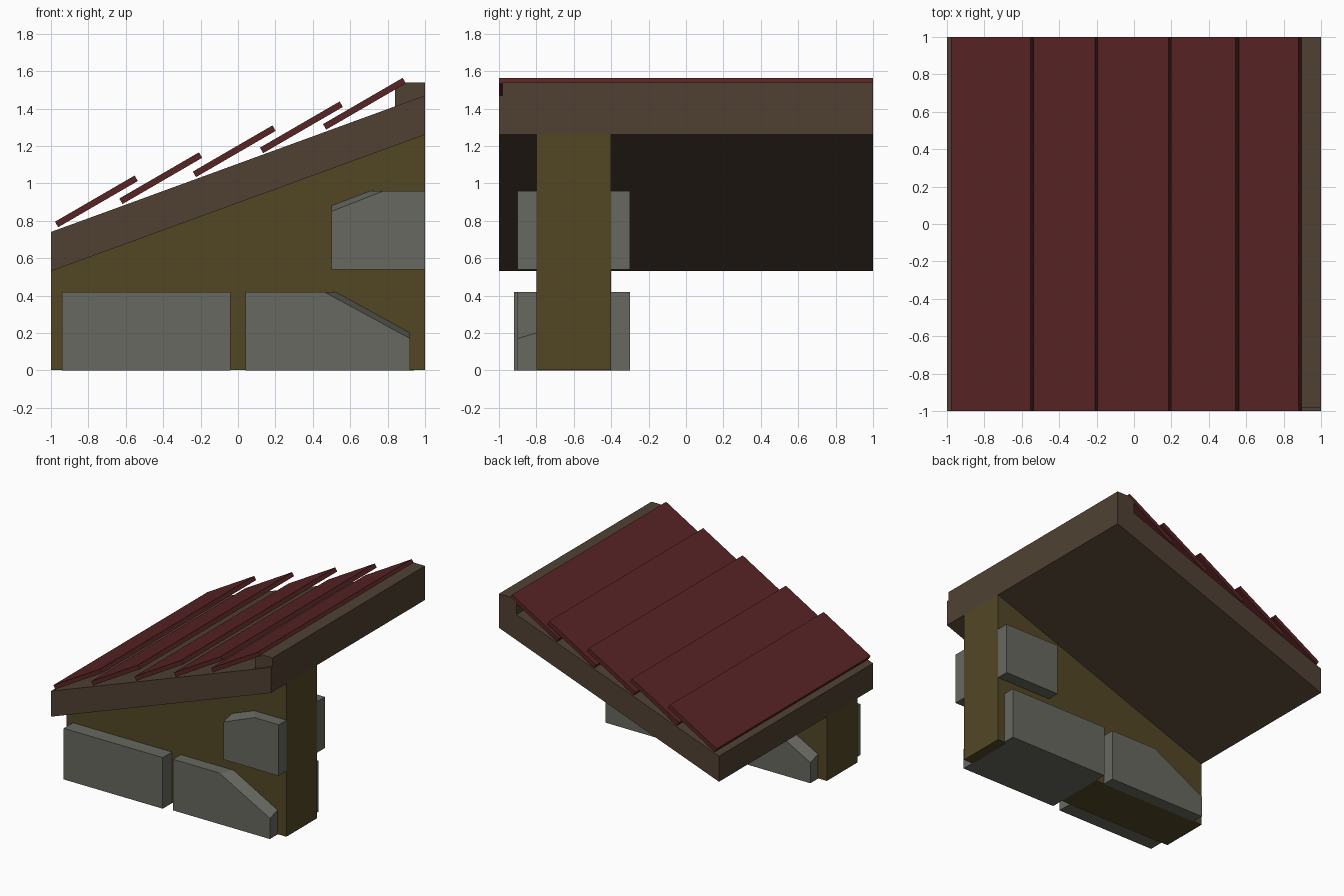
import bpy
import bmesh
from math import atan2, hypot
from mathutils import Matrix

cube = bpy.data.objects.get("Cube")
if cube:
    bpy.data.objects.remove(cube, do_unlink=True)


def material(name, rgb):
    mat = bpy.data.materials.new(name)
    mat.use_nodes = True
    colour = (*rgb, 1)
    mat.diffuse_color = colour
    bsdf = mat.node_tree.nodes["Principled BSDF"]
    bsdf.inputs["Base Color"].default_value = colour
    bsdf.inputs["Roughness"].default_value = 0.9
    return mat


RED = material("dark red boards", (0.098, 0.0176, 0.0185))
BROWN = material("brown timber", (0.08, 0.053, 0.033))
OLIVE = material("olive plaster", (0.084, 0.063, 0.0185))
GREY = material("grey stone", (0.136, 0.138, 0.117))


def loft(name, front, y0, y1, mat, back=None):
    """Solid between an x-z outline at y0 and a matching one at y1."""
    bm = bmesh.new()
    a = [bm.verts.new((x, y0, z)) for x, z in front]
    b = [bm.verts.new((x, y1, z)) for x, z in (back or front)]
    bm.faces.new(a)
    bm.faces.new(b[::-1])
    for i in range(len(a)):
        j = (i + 1) % len(a)
        bm.faces.new((a[i], b[i], b[j], a[j]))
    bmesh.ops.recalc_face_normals(bm, faces=bm.faces)
    mesh = bpy.data.meshes.new(name)
    bm.to_mesh(mesh)
    bm.free()
    mesh.materials.append(mat)
    obj = bpy.data.objects.new(name, mesh)
    bpy.context.collection.objects.link(obj)
    return obj


def rect(x0, x1, z0, z1):
    return [(x0, z0), (x1, z0), (x1, z1), (x0, z1)]


def flip(outline):
    return [(-x, z) for x, z in outline]


# Wall with a sloping top
loft("wall", [(-1, 0.002), (1, 0.002), (1, 1.26), (-1, 0.53)], -0.8, -0.4, OLIVE)

# Sloping roof slab and the ridge beam along its high edge
loft("roof_slab", [(-1, 0.53), (1, 1.26), (1, 1.47), (-1, 0.74)], -1, 1, BROWN)
loft("ridge_beam", [(0.84, 1.39), (1, 1.45), (1, 1.54), (0.84, 1.54)], -0.98, 1, BROWN)

# Overlapping roof boards, each given by its low and high end
boards = [(-0.97, 0.78), (-0.626, 0.904), (-0.233, 1.048), (0.126, 1.176), (0.463, 1.302)]
run, rise, half = 0.426, 0.247, 0.017
nx, nz = -rise / hypot(run, rise) * half, run / hypot(run, rise) * half
for i, (x, z) in enumerate(boards):
    outline = [(x - nx, z - nz), (x + run - nx, z + rise - nz),
               (x + run + nx, z + rise + nz), (x + nx, z + nz)]
    loft(f"roof_board_{i + 1}", outline, -1, 1, RED)

# Lower stones, with the cut corner facing opposite ways on the two sides
cut_outer = [(0.04, 0), (0.92, 0), (0.92, 0.17), (0.46, 0.42), (0.04, 0.42)]
cut_inner = [(0.04, 0), (0.92, 0), (0.92, 0.2), (0.52, 0.42), (0.04, 0.42)]
long_stone = rect(-0.94, -0.04, 0, 0.42)
loft("front_long_stone", long_stone, -0.92, -0.8, GREY)
loft("front_cut_stone", cut_outer, -0.9, -0.8, GREY, cut_inner)
loft("back_long_stone", flip(long_stone), -0.3, -0.4, GREY)
loft("back_cut_stone", flip(cut_outer), -0.3, -0.4, GREY, flip(cut_inner))
loft("stone_footing", rect(0.04, 0.92, 0, 0.1), -0.85, -0.35, GREY)

# Upper corner stones
loft("front_upper_stone",
     [(0.5, 0.54), (1, 0.54), (1, 0.96), (0.78, 0.96), (0.5, 0.85)], -0.9, -0.8, GREY,
     [(0.5, 0.54), (1, 0.54), (1, 0.96), (0.71, 0.96), (0.5, 0.88)])
loft("back_upper_stone", rect(0.5, 1, 0.54, 0.96), -0.4, -0.3, GREY)
